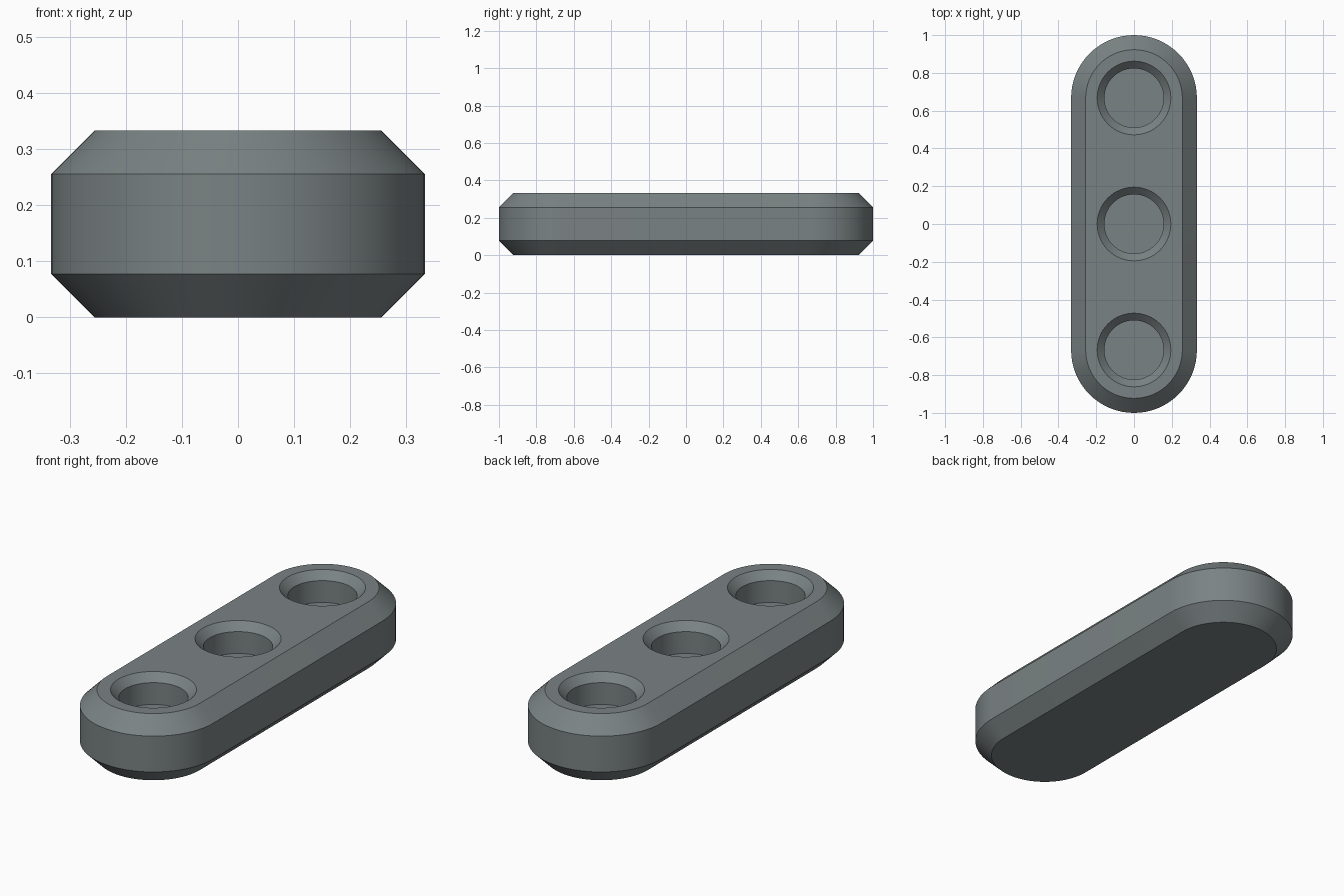
import bpy, bmesh, math

if "Cube" in bpy.data.objects:
    bpy.data.objects.remove(bpy.data.objects["Cube"])

R, HALF, H, C = 0.333, 0.667, 0.333, 0.077   # end radius, hole pitch, height, chamfer
SEG = 32                                     # segments per half circle


def stadium(r, z):
    """Outline with round ends on the y axis."""
    pts = []
    for side in (1, -1):
        for i in range(SEG + 1):
            a = math.pi * i / SEG + (0 if side == 1 else math.pi)
            pts.append((r * math.cos(a), side * HALF + r * math.sin(a), z))
    return pts


def circle(r, z, y):
    n = 2 * SEG
    return [(r * math.cos(2 * math.pi * i / n), y + r * math.sin(2 * math.pi * i / n), z)
            for i in range(n)]


def loft(bm, outlines):
    """Stack outlines into a closed solid."""
    rings = [[bm.verts.new(p) for p in o] for o in outlines]
    for a, b in zip(rings, rings[1:]):
        n = len(a)
        for i in range(n):
            j = (i + 1) % n
            bm.faces.new((a[i], a[j], b[j], b[i]))
    bm.faces.new(rings[0][::-1])
    bm.faces.new(rings[-1])


def make(name, bm):
    me = bpy.data.meshes.new(name)
    bm.to_mesh(me)
    bm.free()
    ob = bpy.data.objects.new(name, me)
    bpy.context.collection.objects.link(ob)
    return ob


grey = bpy.data.materials.new("slate_grey")
grey.diffuse_color = (0.195, 0.225, 0.228, 1)
grey.use_nodes = True
grey.node_tree.nodes["Principled BSDF"].inputs["Base Color"].default_value = grey.diffuse_color

# Bar with chamfered top and bottom edges
bm = bmesh.new()
loft(bm, [stadium(R - C, 0), stadium(R, C), stadium(R, H - C), stadium(R - C, H)])
bar = make("bar", bm)
bar.data.materials.append(grey)

# Three blind holes with countersunk rims
bm = bmesh.new()
for y in (-HALF, 0, HALF):
    loft(bm, [circle(0.157, H - 0.147, y), circle(0.157, H - 0.038, y),
              circle(0.195, H, y), circle(0.195, H + 0.1, y)])
cutter = make("hole_cutter", bm)
cutter.data.materials.append(grey)
cutter.hide_render = True

mod = bar.modifiers.new("holes", 'BOOLEAN')
mod.operation = 'DIFFERENCE'
mod.solver = 'EXACT'
mod.object = cutter
bpy.context.view_layer.objects.active = bar
bar.select_set(True)
bpy.ops.object.modifier_apply(modifier=mod.name)
bpy.data.objects.remove(cutter)

# Smooth round walls, crisp chamfer edges
bpy.ops.object.shade_smooth_by_angle(angle=math.radians(30))
